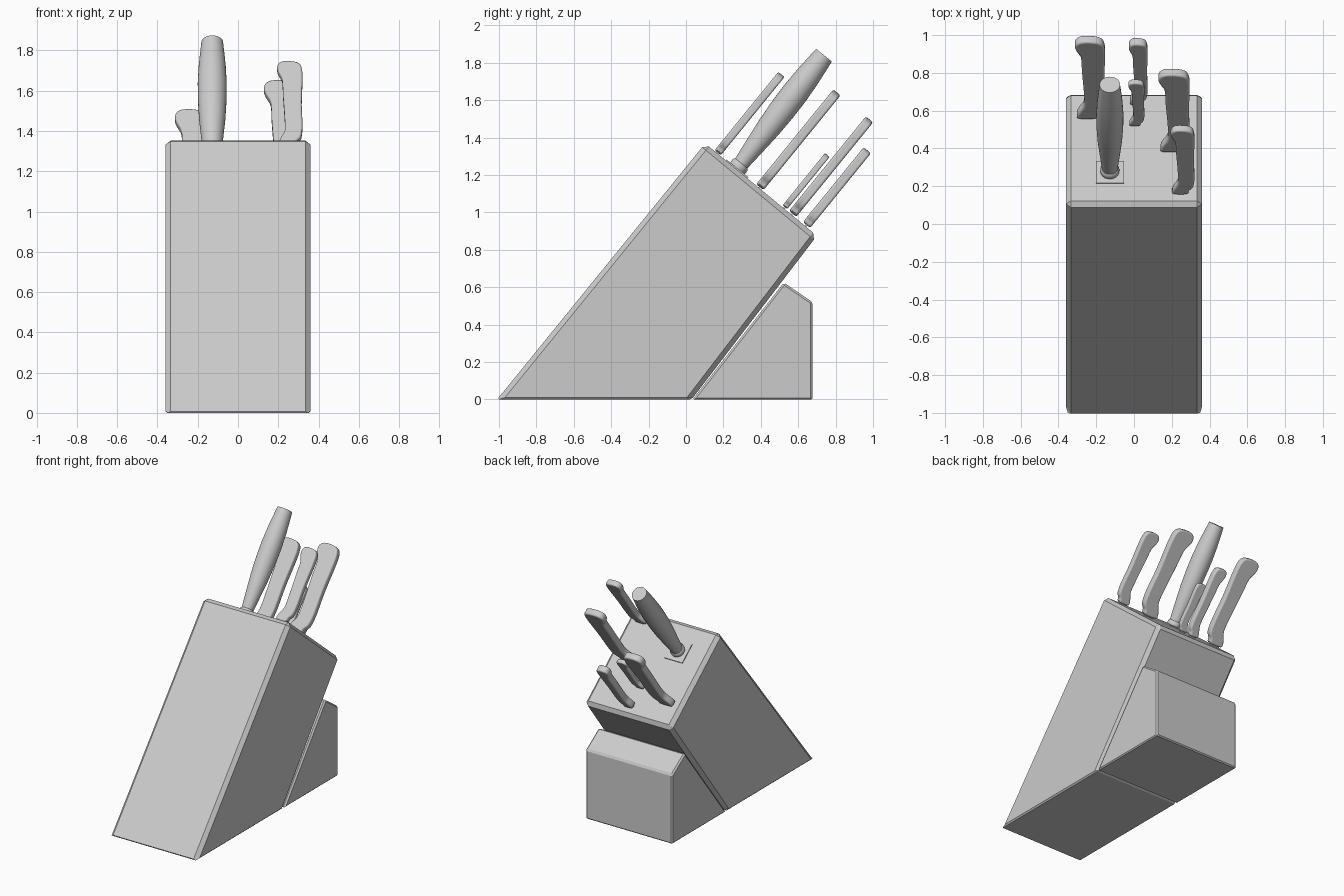
import bpy, bmesh, math
from mathutils import Matrix, Vector

if "Cube" in bpy.data.objects:
    bpy.data.objects.remove(bpy.data.objects["Cube"])

# Local frame of the slanted top: x across, s down the slope, u along the handles
S, U = Vector((0, 0.776, -0.631)), Vector((0, 0.631, 0.776))
TOP = Matrix(((1, 0, 0, 0), (0, S.y, U.y, 0.10), (0, S.z, U.z, 1.36), (0, 0, 0, 1)))


def finish(name, bm, matrix=None):
    bmesh.ops.recalc_face_normals(bm, faces=bm.faces)
    if matrix:
        bm.transform(matrix)
    mesh = bpy.data.meshes.new(name)
    bm.to_mesh(mesh)
    bm.free()
    ob = bpy.data.objects.new(name, mesh)
    bpy.context.collection.objects.link(ob)
    return ob


def smooth(ob, angle=40):
    bpy.ops.object.select_all(action='DESELECT')
    bpy.context.view_layer.objects.active = ob
    ob.select_set(True)
    bpy.ops.object.shade_smooth_by_angle(angle=math.radians(angle))


def prism(points, depth):
    """Extrude a closed 3D outline along a vector."""
    bm = bmesh.new()
    face = bm.faces.new([bm.verts.new(p) for p in points])
    ext = bmesh.ops.extrude_face_region(bm, geom=[face])
    verts = [v for v in ext['geom'] if isinstance(v, bmesh.types.BMVert)]
    bmesh.ops.translate(bm, verts=verts, vec=depth)
    return bm


def wood(name, profile, bevel, bottom):
    """Side profile across the full width, chamfered, finer at the bottom edges."""
    bm = prism([(-0.36, y, z) for y, z in profile], (0.72, 0, 0))
    layer = bm.edges.layers.float.new('bevel_weight_edge')
    for e in bm.edges:
        low = all(v.co.z < 0.001 for v in e.verts)
        e[layer] = bottom / bevel if low else 1.0
    ob = finish(name, bm)
    mod = ob.modifiers.new('chamfer', 'BEVEL')
    mod.limit_method, mod.width, mod.segments = 'WEIGHT', bevel, 1


def box(name, x0, x1, s0, s1, u0, u1):
    finish(name, prism([(x0, s0, u0), (x1, s0, u0), (x1, s1, u0), (x0, s1, u0)],
                       (0, 0, u1 - u0)), TOP)


def spline(pts, n=3):
    """Closed Catmull-Rom curve through the points."""
    out, c = [], len(pts)
    for i in range(c):
        a, b, d, e = (Vector(pts[(i + k) % c]) for k in (-1, 0, 1, 2))
        for k in range(n):
            t = k / n
            out.append(0.5 * (2 * b + (d - a) * t + (2 * a - 5 * b + 4 * d - e) * t * t
                              + (3 * b - a - 3 * d + e) * t ** 3))
    return out


# Knife handle outline: finger guard at the bottom, hooked head at the top
HANDLE = [(0.12, 0), (0.07, 0.04), (0.14, 0.09), (0.30, 0.18), (0.29, 0.35), (0.23, 0.6),
          (0.20, 0.78), (0.09, 0.85), (0.0, 0.91), (0.03, 0.965), (0.22, 1.0), (0.6, 1.0),
          (0.87, 0.975), (0.98, 0.91), (1.0, 0.78), (0.97, 0.5), (1.0, 0.25),
          (0.95, 0.11), (0.78, 0.05), (0.68, 0)]


def knife(name, x0, x1, s, length, thick):
    w = x1 - x0
    pts = [(x0 + p.x * w, s - thick / 2, 0.015 + p.y * length) for p in spline(HANDLE)]
    ob = finish(name + '_handle', prism(pts, (0, thick, 0)), TOP)
    mod = ob.modifiers.new('round', 'BEVEL')
    mod.limit_method, mod.angle_limit = 'ANGLE', math.radians(60)
    mod.width, mod.segments = thick * 0.22, 3
    smooth(ob)
    # blade neck going into the slot
    box(name + '_blade', x0 + 0.15 * w, x0 + 0.65 * w, s - 0.006, s + 0.006, -0.05, 0.03)


# Leaning block and its rear support
wood('main_block', [(-1.01, 0), (0.03, 0), (0.70, 0.875), (0.103, 1.369)], 0.026, 0.01)
wood('rear_support', [(0.035, 0), (0.677, 0), (0.677, 0.52), (0.523, 0.625)], 0.011, 0.008)

# Knives: x range, slope position, handle length, thickness
knife('front_knife', 0.195, 0.32, 0.08, 0.535, 0.043)
knife('middle_knife', 0.13, 0.295, 0.371, 0.647, 0.05)
knife('small_knife', -0.03, 0.055, 0.542, 0.356, 0.032)
knife('large_knife', -0.312, -0.153, 0.597, 0.645, 0.05)
knife('rear_knife', -0.027, 0.072, 0.692, 0.51, 0.05)

# Sharpening steel: lathed grip on a square plate
box('steel_plate', -0.202, -0.052, 0.14, 0.29, -0.01, 0.014)
bm = bmesh.new()
N = 32
rings = []
for r, u in [(0.045, 0.0), (0.05, 0.022), (0.05, 0.038), (0.042, 0.048), (0.046, 0.09),
             (0.055, 0.18), (0.065, 0.29), (0.071, 0.41), (0.072, 0.52), (0.067, 0.63),
             (0.060, 0.71), (0.054, 0.775)]:
    rings.append([bm.verts.new((-0.128 + r * math.cos(2 * math.pi * i / N),
                                0.215 - 0.03 * u + r * math.sin(2 * math.pi * i / N), u))
                  for i in range(N)])
for a, b in zip(rings, rings[1:]):
    for i in range(N):
        j = (i + 1) % N
        bm.faces.new((a[i], a[j], b[j], b[i]))
bm.faces.new(rings[0])
bm.faces.new(rings[-1])
smooth(finish('sharpening_steel', bm, TOP))
